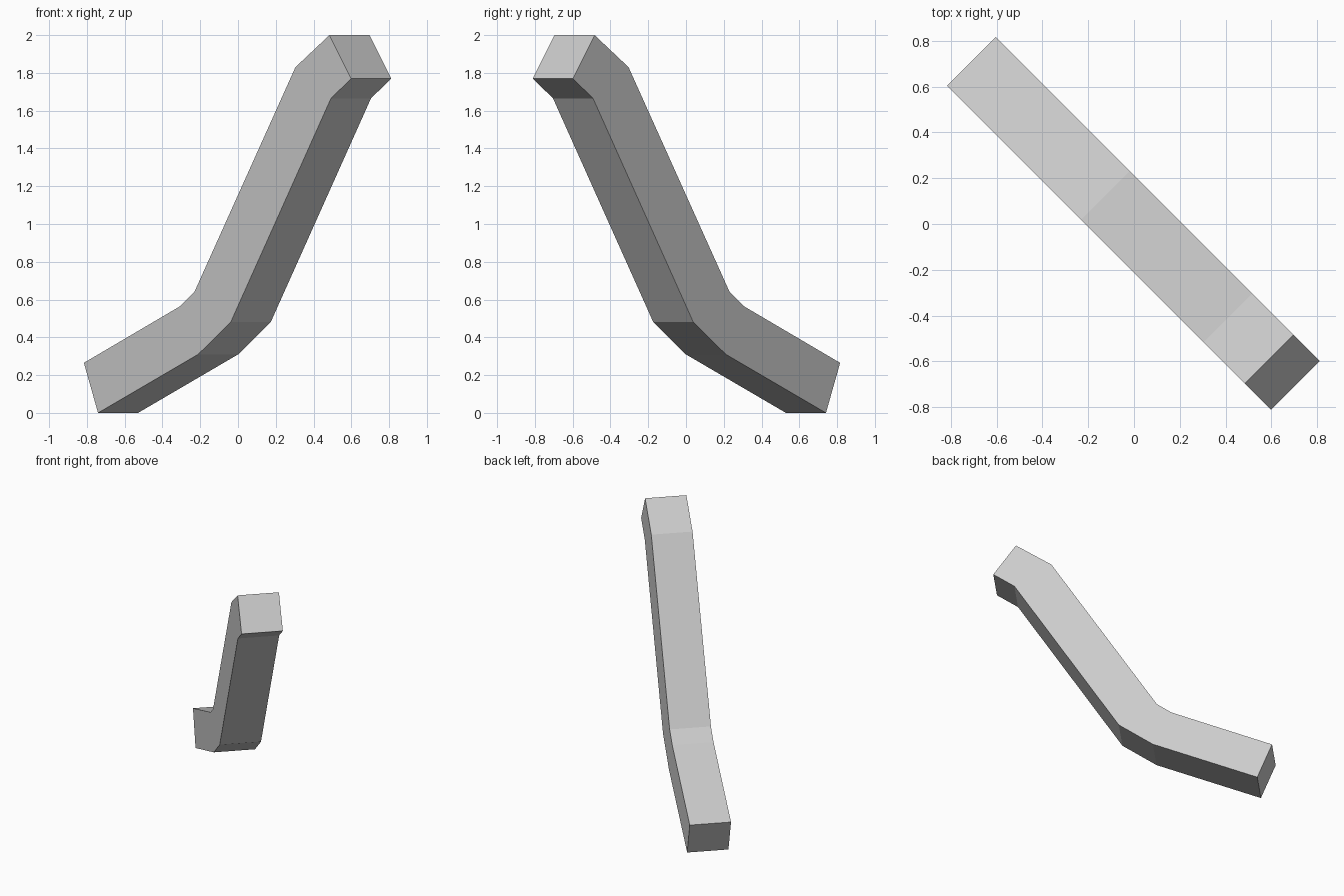
import bpy, bmesh
from mathutils import Vector

if "Cube" in bpy.data.objects:
    bpy.data.objects.remove(bpy.data.objects["Cube"])

# Side profile of the bent bar: (x of the centre line, z); y = -x
PROFILE = [(-0.71, 0.265), (-0.635, 0), (-0.105, 0.31), (0.068, 0.482),
           (0.598, 1.665), (0.705, 1.77), (0.59, 2.0), (0.41, 1.83),
           (-0.125, 0.64), (-0.20, 0.565)]
HALF = 0.106  # half the bar width, along the x = y diagonal


def bent_bar(name, profile, half):
    bm = bmesh.new()
    face = bm.faces.new([bm.verts.new((x - half, -x - half, z)) for x, z in profile])
    # sweep the profile across the bar's width
    res = bmesh.ops.extrude_face_region(bm, geom=[face], use_keep_orig=True)
    verts = [g for g in res["geom"] if isinstance(g, bmesh.types.BMVert)]
    bmesh.ops.translate(bm, verts=verts, vec=Vector((2 * half, 2 * half, 0)))
    bmesh.ops.recalc_face_normals(bm, faces=bm.faces[:])
    mesh = bpy.data.meshes.new(name)
    bm.to_mesh(mesh)
    bm.free()
    obj = bpy.data.objects.new(name, mesh)
    bpy.context.collection.objects.link(obj)
    return obj


# Square bar with a bent foot and a bent top
bent_bar("bent_bar", PROFILE, HALF)
